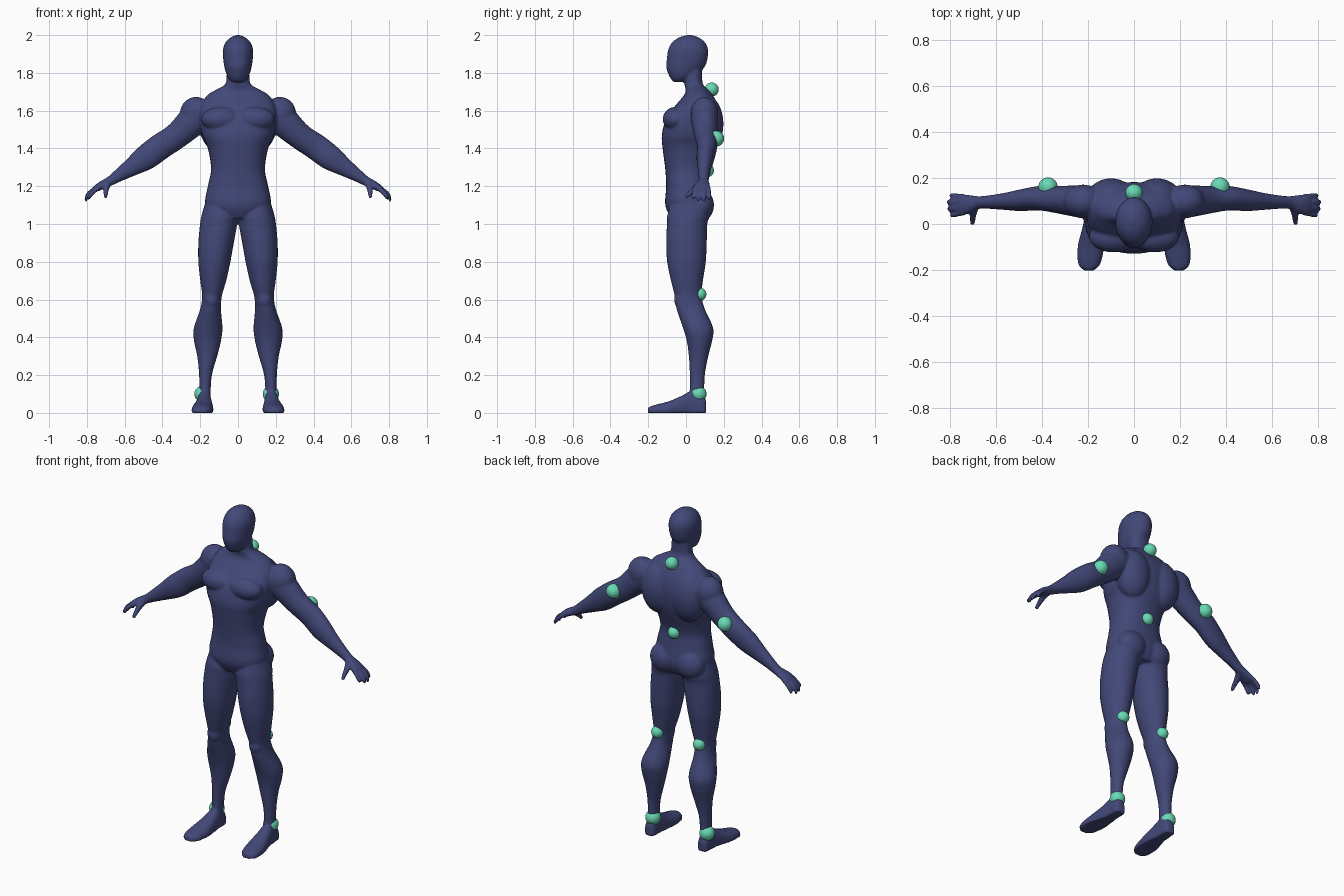
import bpy, bmesh, math
from mathutils import Vector, Matrix

X, Y, Z = Vector((1, 0, 0)), Vector((0, 1, 0)), Vector((0, 0, 1))


def material(name, rgb):
    m = bpy.data.materials.new(name)
    m.diffuse_color = (*rgb, 1)
    return m


def smooth_rows(rows, n=5):
    """Catmull-Rom interpolation through rows of numbers."""
    p = [rows[0]] + list(rows) + [rows[-1]]
    out = []
    for i in range(1, len(p) - 2):
        for k in range(n):
            t = k / n
            out.append([0.5 * (2 * b + (c - a) * t + (2 * a - 5 * b + 4 * c - d) * t * t
                               + (3 * b - a - 3 * c + d) * t ** 3)
                        for a, b, c, d in zip(*p[i - 1:i + 3])])
    return out + [list(rows[-1])]


def loft(bm, rows, u, v, side=1, power=2.0, sides=32):
    """Closed tube; each row is centre x, y, z and the two half widths."""
    rings = []
    for cx, cy, cz, a, b in smooth_rows(rows):
        ring = []
        for k in range(sides):
            t = math.tau * k / sides
            c, s = math.cos(t), math.sin(t)
            p = (Vector((cx, cy, cz))
                 + u * a * math.copysign(abs(c) ** (2 / power), c)
                 + v * b * math.copysign(abs(s) ** (2 / power), s))
            ring.append(bm.verts.new((p.x * side, p.y, max(p.z, 0))))
        rings.append(ring)
    for r, q in zip(rings, rings[1:]):
        for k in range(sides):
            j = (k + 1) % sides
            bm.faces.new((r[k], r[j], q[j], q[k]))
    bm.faces.new(rings[0])
    bm.faces.new(rings[-1])


def ball(bm, centre, radii, side=1):
    m = Matrix.Translation((centre[0] * side, centre[1], centre[2])) @ Matrix.Diagonal((*radii, 1))
    bmesh.ops.create_icosphere(bm, subdivisions=4, radius=1, matrix=m)


def box_rows(rows):
    """z, x0, x1, y0, y1 to loft rows."""
    return [((x0 + x1) / 2, (y0 + y1) / 2, z, (x1 - x0) / 2, (y1 - y0) / 2)
            for z, x0, x1, y0, y1 in rows]


def finish(bm, name, mat):
    bmesh.ops.recalc_face_normals(bm, faces=bm.faces)
    for f in bm.faces:
        f.smooth = True
    me = bpy.data.meshes.new(name)
    bm.to_mesh(me)
    bm.free()
    me.materials.append(mat)
    ob = bpy.data.objects.new(name, me)
    bpy.context.collection.objects.link(ob)
    return ob


body_mat = material("navy", (0.055, 0.065, 0.19))
mark_mat = material("mint", (0.14, 0.70, 0.46))
bm = bmesh.new()

# torso and neck: z, half width, front, back
torso = [(1.03, .10, -.08, .11), (1.10, .172, -.11, .135), (1.20, .160, -.105, .122),
         (1.29, .143, -.11, .118), (1.40, .160, -.124, .155), (1.47, .19, -.128, .175),
         (1.55, .205, -.108, .182), (1.62, .20, -.062, .172), (1.68, .165, -.012, .143),
         (1.71, .118, -.002, .118), (1.74, .068, -.008, .09), (1.79, .060, -.01, .085),
         (1.85, .058, -.02, .085)]
loft(bm, box_rows([(z, -a, a, f, b) for z, a, f, b in torso]), X, Y, power=2.3)

# head
head = [(1.752, .028, -.066, -.02), (1.765, .045, -.078, .02), (1.79, .060, -.092, .06),
        (1.83, .072, -.105, .098), (1.87, .078, -.102, .113), (1.92, .080, -.095, .117),
        (1.96, .067, -.075, .102), (1.985, .043, -.042, .072), (1.996, .022, -.012, .045),
        (2.001, .006, .01, .025)]
loft(bm, box_rows([(z, -a, a, f, b) for z, a, f, b in head]), X, Y)

leg = [(1.14, .05, .165, -.07, .11), (1.05, .001, .192, -.098, .125), (1.0, .004, .201, -.101, .113),
       (.90, .022, .210, -.105, .110), (.80, .040, .210, -.100, .105), (.70, .062, .200, -.080, .090),
       (.62, .085, .190, -.060, .083), (.55, .090, .200, -.050, .100), (.45, .082, .234, -.016, .144),
       (.38, .090, .233, .004, .138), (.30, .110, .216, .015, .118), (.20, .138, .206, .02, .100),
       (.10, .145, .206, .02, .098), (.03, .145, .206, .02, .105)]

# foot: y, x0, x1, top height
foot = [(.107, .158, .198, .06), (.09, .145, .21, .09), (.03, .14, .215, .115),
        (-.02, .135, .225, .092), (-.09, .13, .243, .062), (-.15, .138, .246, .046),
        (-.185, .153, .237, .036), (-.202, .175, .215, .026)]

# arm: centre, half thickness, half depth
arm_u = Vector((.62, 0, .78))
arm = [(.17, .095, 1.60, .07, .07), (.235, .098, 1.55, .082, .070), (.325, .105, 1.467, .070, .060),
       (.41, .112, 1.41, .070, .053), (.49, .103, 1.35, .067, .047), (.56, .098, 1.302, .050, .037),
       (.632, .095, 1.256, .034, .029), (.675, .093, 1.228, .026, .028),
       (.715, .086, 1.208, .023, .040), (.75, .083, 1.188, .018, .045), (.763, .083, 1.178, .010, .038)]

for s in (1, -1):
    loft(bm, box_rows(leg), X, Y, s)
    loft(bm, [((a + b) / 2, y, h / 2 - .015, (b - a) / 2, h / 2 + .015) for y, a, b, h in foot],
         X, Z, s, power=2.3)
    loft(bm, arm, arm_u, Y, s)
    # muscle masses: shoulder, chest, back, buttock, kneecap
    ball(bm, (.222, .098, 1.585), (.085, .073, .088), s)
    ball(bm, (.090, -.055, 1.555), (.105, .068, .065), s)
    ball(bm, (.100, .110, 1.53), (.105, .088, .15), s)
    ball(bm, (.085, .080, 1.10), (.088, .068, .085), s)
    ball(bm, (.140, -.02, .60), (.042, .043, .055), s)
    # fingers and thumb
    for y0, y1, tip, drop in ((.118, .124, .796, 1.13), (.096, .095, .808, 1.12),
                              (.071, .066, .806, 1.122), (.049, .038, .794, 1.135)):
        loft(bm, [(.735, y0, 1.195, .013, .012), (tip - .03, (y0 + y1) / 2, 1.172, .013, .012),
                  (tip - .008, y1, 1.147, .012, .0115), (tip, y1, drop, .009, .009)],
             arm_u, Y, s, sides=12)
    thumb_u = Vector((1, 0, 0))
    thumb_v = Vector((0, .7, -.7))
    loft(bm, [(.685, .085, 1.218, .018, .022), (.697, .05, 1.19, .017, .018),
              (.70, .02, 1.163, .013, .013), (.701, -.002, 1.14, .010, .010)],
         thumb_u, thumb_v, s, sides=12)

body = finish(bm, "body", body_mat)

# fuse the masses into one skin
rm = body.modifiers.new("fuse", 'REMESH')
rm.mode = 'VOXEL'
rm.voxel_size = .0065
rm.use_smooth_shade = True
sm = body.modifiers.new("soften", 'SMOOTH')
sm.factor = .5
sm.iterations = 5

# joint markers: name, centre, radius
markers = [("neck_marker", (0, .136, 1.712), .037), ("lower_back_marker", (0, .112, 1.284), .036)]
for s, side in ((1, "right"), (-1, "left")):
    markers += [(side + "_elbow_marker", (.373 * s, .160, 1.452), .042),
                (side + "_knee_marker", (.14 * s, .073, .628), .035),
                (side + "_ankle_marker", (.181 * s - .007, .066, .10), .043)]
for name, c, r in markers:
    b = bmesh.new()
    bmesh.ops.create_uvsphere(b, u_segments=32, v_segments=16, radius=r,
                              matrix=Matrix.Translation(c))
    finish(b, name, mark_mat)
